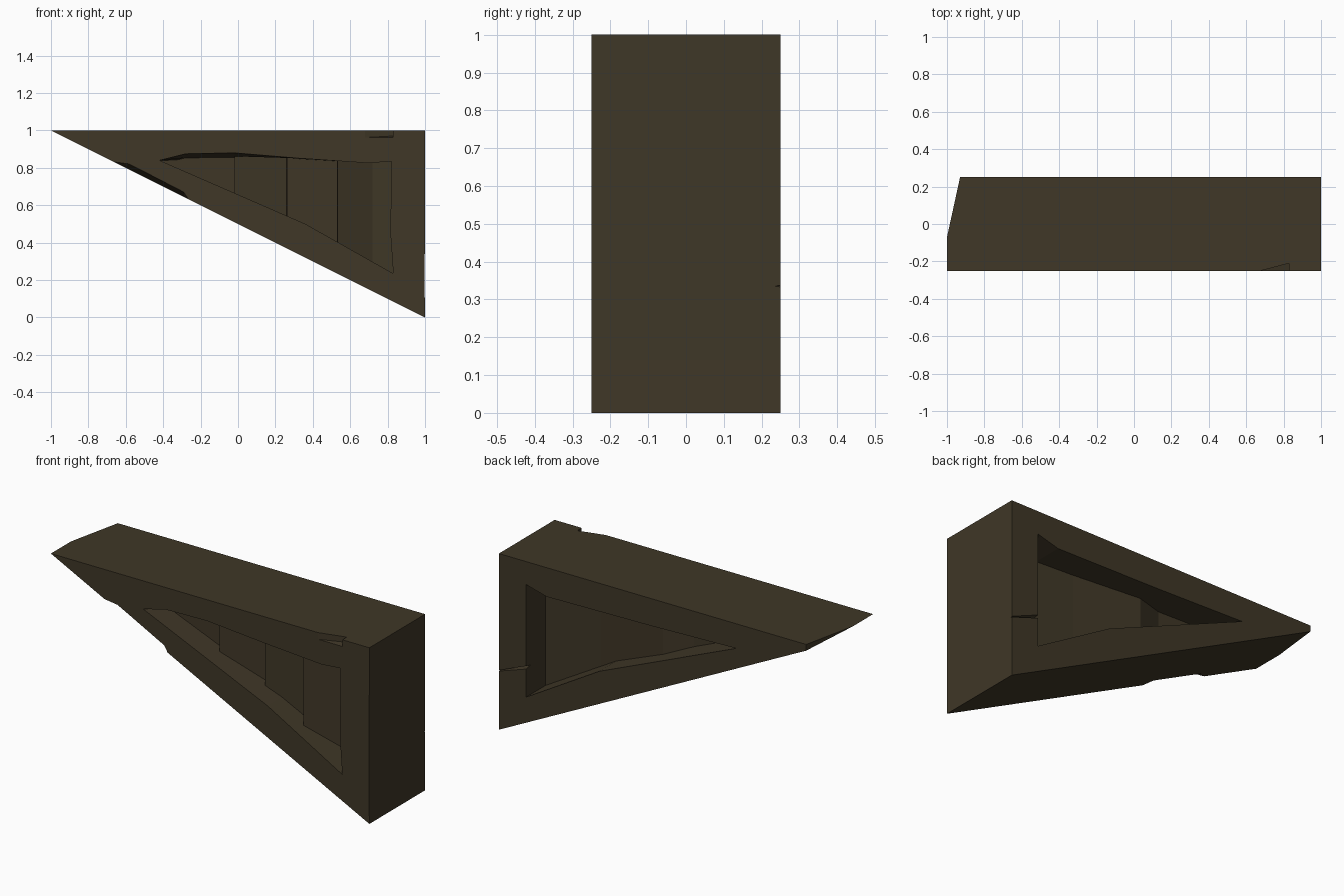
import bpy, bmesh

if "Cube" in bpy.data.objects:
    bpy.data.objects.remove(bpy.data.objects["Cube"])

stone = bpy.data.materials.new("dark_brown_stone")
stone.diffuse_color = (0.05, 0.038, 0.02, 1)
stone.use_nodes = True
stone.node_tree.nodes["Principled BSDF"].inputs["Base Color"].default_value = stone.diffuse_color


def make_object(name, bm):
    bmesh.ops.recalc_face_normals(bm, faces=bm.faces[:])
    mesh = bpy.data.meshes.new(name)
    bm.to_mesh(mesh)
    bm.free()
    mesh.materials.append(stone)
    obj = bpy.data.objects.new(name, mesh)
    bpy.context.collection.objects.link(obj)
    return obj


def loft(name, ring_a, ring_b):
    """Solid between two rings with equal point counts."""
    bm = bmesh.new()
    a = [bm.verts.new(p) for p in ring_a]
    b = [bm.verts.new(p) for p in ring_b]
    n = len(a)
    bm.faces.new(a)
    bm.faces.new(b[::-1])
    for i in range(n):
        j = (i + 1) % n
        bm.faces.new((a[j], a[i], b[i], b[j]))
    return make_object(name, bm)


def hull(name, points):
    """Convex chip cutter."""
    bm = bmesh.new()
    for p in points:
        bm.verts.new(p)
    res = bmesh.ops.convex_hull(bm, input=bm.verts[:])
    loose = [v for v in bm.verts if not v.link_faces]
    bmesh.ops.delete(bm, geom=loose, context='VERTS')
    return make_object(name, bm)


def boolean(target, tool, operation):
    """Apply a boolean and remove its tool."""
    mod = target.modifiers.new("cut", 'BOOLEAN')
    mod.operation = operation
    mod.solver = 'EXACT'
    mod.object = tool
    bpy.context.view_layer.update()
    deps = bpy.context.evaluated_depsgraph_get()
    mesh = bpy.data.meshes.new_from_object(target.evaluated_get(deps))
    target.modifiers.clear()
    target.data = mesh
    bpy.data.objects.remove(tool)


def at_y(profile, y):
    return [(x, y, z) for x, z in profile]


def recess(name, lip, deep, floor, side):
    """Sunken panel: a lofted opening limited by a stepped floor (x, depth)."""
    opening = loft(name, at_y(lip, side * 0.25 + side * 0.001), at_y(deep, side * 0.03))
    plan = [(x, side * (0.25 - d)) for x, d in floor]
    plan += [(1.1, side * 0.4), (-0.8, side * 0.4)]
    limit = loft("floor_limit", [(x, y, -0.2) for x, y in plan],
                 [(x, y, 1.2) for x, y in plan])
    boolean(opening, limit, 'INTERSECT')
    return opening


# Wedge body
wedge = [(-1, 1), (1, 0), (0.998, 0.14), (1, 1)]
body = loft("wedge_bracket", at_y(wedge, -0.25), at_y(wedge, 0.25))

# Front panel: arched upper lip, stepped floor
front_lip = [(-0.42, 0.84), (0.36, 0.5), (0.83, 0.235), (0.815, 0.45), (0.82, 0.835),
             (0.7, 0.825), (0.34, 0.85), (-0.02, 0.88), (-0.28, 0.875)]
front_deep = [(-0.42, 0.84), (0.36, 0.5), (0.83, 0.235), (0.815, 0.45), (0.82, 0.835),
              (0.7, 0.825), (0.34, 0.845), (-0.02, 0.843), (-0.28, 0.841)]
front_floor = [(-0.8, 0.12), (-0.02, 0.15), (-0.019, 0.11), (0.26, 0.16), (0.261, 0.12),
               (0.53, 0.145), (0.531, 0.08), (0.72, 0.16), (1.1, 0.17)]
boolean(body, recess("front_cut", front_lip, front_deep, front_floor, -1), 'DIFFERENCE')

# Back panel
back_lip = [(-0.49, 0.86), (0.37, 0.5), (0.83, 0.23), (0.83, 0.87), (0.7, 0.835), (0.05, 0.845)]
back_floor = [(-0.8, 0.18), (-0.1, 0.18), (0.06, 0.13), (0.47, 0.16), (1.1, 0.185)]
boolean(body, recess("back_cut", back_lip, back_lip, back_floor, 1), 'DIFFERENCE')

# Slanted break across the pointed end
tip = [(-1.05, -0.3), (-0.919, 0.3), (-1.2, 0.3), (-1.2, -0.3)]
boolean(body, loft("tip_cut", [(x, y, 0.5) for x, y in tip],
                   [(x, y, 1.2) for x, y in tip]), 'DIFFERENCE')

# Chips on the lower front edge and the upper front corner, crack at the back
chips = {
    "lower_chip": at_y([(-0.68, 0.838), (-0.58, 0.825), (-0.29, 0.675), (-0.26, 0.628),
                        (-0.68, 0.75), (-0.3, 0.56)], -0.26)
    + at_y([(-0.6, 0.797), (-0.29, 0.642), (-0.6, 0.75), (-0.3, 0.56)], -0.19),
    "upper_chip": [(0.64, -0.26, 0.96), (0.83, -0.26, 0.96), (0.83, -0.26, 1.02),
                   (0.64, -0.26, 1.02), (0.83, -0.21, 0.97), (0.83, -0.21, 1.02)],
    "back_crack": [(0.78, 0.26, 0.43), (0.78, 0.26, 0.405), (1.02, 0.26, 0.33),
                   (1.02, 0.26, 0.325), (0.78, 0.2, 0.415), (1.02, 0.24, 0.327)],
}
for name, points in chips.items():
    boolean(body, hull(name, points), 'DIFFERENCE')

for poly in body.data.polygons:
    poly.use_smooth = False
    poly.material_index = 0
